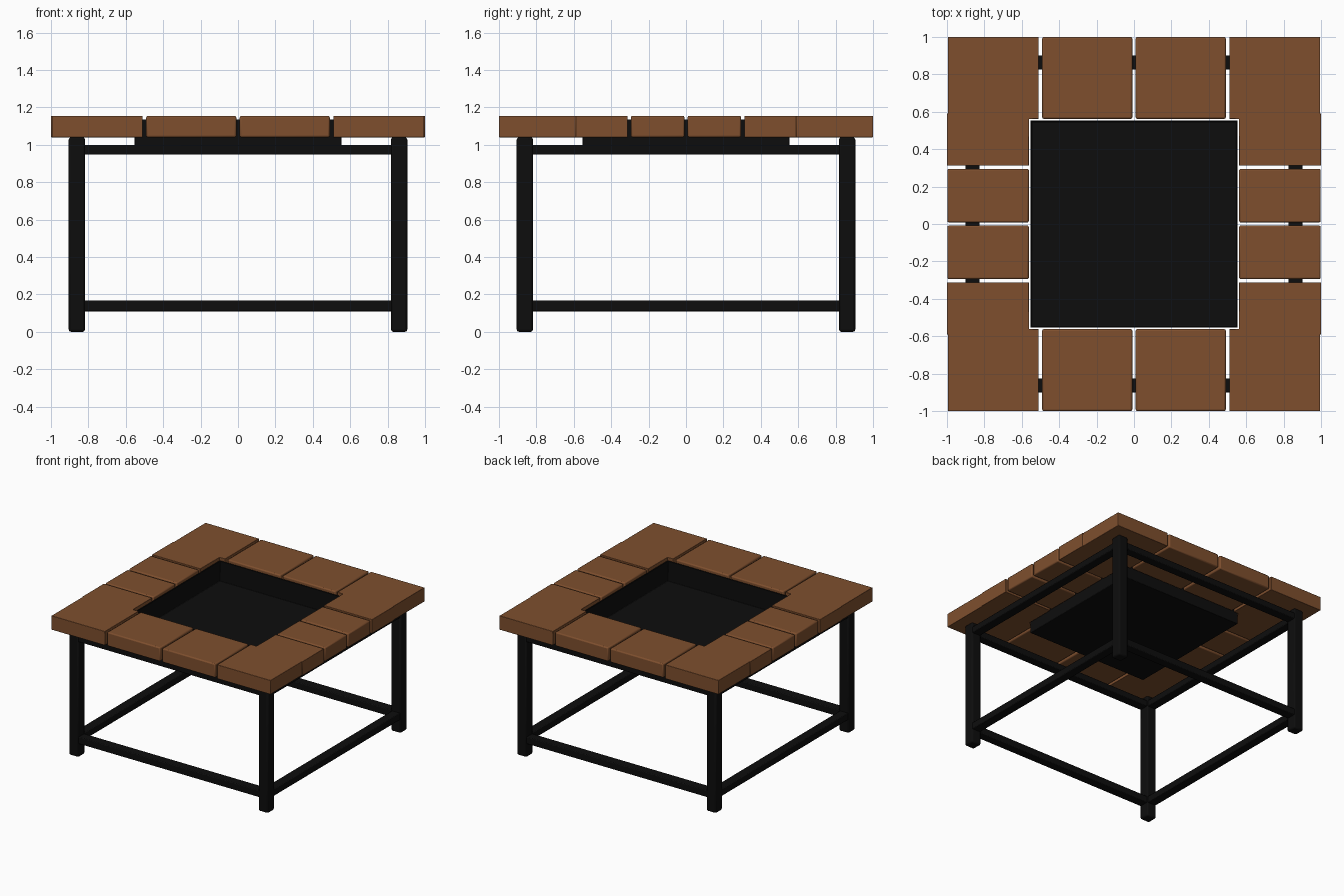
import bpy, bmesh

cube = bpy.data.objects.get("Cube")
if cube:
    bpy.data.objects.remove(cube, do_unlink=True)


def material(name, rgb, rough):
    m = bpy.data.materials.new(name)
    m.use_nodes = True
    m.diffuse_color = (*rgb, 1)
    bsdf = m.node_tree.nodes["Principled BSDF"]
    bsdf.inputs["Base Color"].default_value = (*rgb, 1)
    bsdf.inputs["Roughness"].default_value = rough
    return m


wood = material("brown_wood", (0.21, 0.078, 0.027), 0.7)
metal = material("black_metal", (0.004, 0.004, 0.004), 0.6)


def finish(bm, name, mat, bevel):
    """Turn a bmesh into an object with softly rounded edges."""
    bmesh.ops.recalc_face_normals(bm, faces=bm.faces)
    mesh = bpy.data.meshes.new(name)
    bm.to_mesh(mesh)
    bm.free()
    mesh.materials.append(mat)
    ob = bpy.data.objects.new(name, mesh)
    bpy.context.collection.objects.link(ob)
    mod = ob.modifiers.new("soft_edges", "BEVEL")
    mod.width = bevel
    mod.segments = 2
    mod.limit_method = "ANGLE"
    return ob


def slab(name, outline, z0, z1, mat, bevel):
    """Extrude a flat outline from z0 up to z1."""
    bm = bmesh.new()
    face = bm.faces.new([bm.verts.new((x, y, z0)) for x, y in outline])
    up = bmesh.ops.extrude_face_region(bm, geom=[face])["geom"]
    verts = [v for v in up if isinstance(v, bmesh.types.BMVert)]
    bmesh.ops.translate(bm, verts=verts, vec=(0, 0, z1 - z0))
    return finish(bm, name, mat, bevel)


def rect(x0, x1, y0, y1):
    return [(x0, y0), (x1, y0), (x1, y1), (x0, y1)]


TOP, UNDER = 1.155, 1.04      # tabletop heights
HOLE = 0.562                  # half width of the opening
LEG_IN, LEG_OUT = 0.818, 0.905

# L-shaped corner tiles and legs
corner = [(0.51, HOLE), (HOLE, HOLE), (HOLE, 0.312), (1, 0.312),
          (1, 0.59), (0.995, 0.59), (0.995, 1), (0.51, 1)]
for sx, side in ((1, "left"), (-1, "right")):
    for sy, end in ((-1, "front"), (1, "back")):
        slab(f"{end}_{side}_corner_tile", [(x * sx, y * sy) for x, y in corner],
             UNDER, TOP, wood, 0.009)
        leg = [(x * sx, y * sy) for x, y in rect(LEG_IN, LEG_OUT, LEG_IN, LEG_OUT)]
        slab(f"{end}_{side}_leg", leg, 0, UNDER, metal, 0.012)

# Straight tiles between the corners
for s in (1, -1):
    for t in (1, -1):
        slab("end_tile", [(x * t, y * s) for x, y in rect(0.009, 0.491, HOLE, 1)],
             UNDER, TOP, wood, 0.009)
        slab("side_tile", [(x * s, y * t) for x, y in rect(HOLE, 0.998, 0.008, 0.295)],
             UNDER, TOP, wood, 0.009)

# Upper and lower rails joining the legs
for level, z0, z1 in (("lower", 0.11, 0.167), ("upper", 0.947, 1.0)):
    for s in (1, -1):
        bar = rect(-0.83, 0.83, 0.825, 0.9)
        slab(f"{level}_end_rail", [(x, y * s) for x, y in bar], z0, z1, metal, 0.006)
        slab(f"{level}_side_rail", [(y * s, x) for x, y in bar], z0, z1, metal, 0.006)

# Open tray set in the middle: inset the top face and sink it
R = 0.554
bm = bmesh.new()
base = bm.faces.new([bm.verts.new((x, y, 0.955)) for x, y in rect(-R, R, -R, R)])
up = bmesh.ops.extrude_face_region(bm, geom=[base])["geom"]
bmesh.ops.translate(bm, verts=[v for v in up if isinstance(v, bmesh.types.BMVert)],
                    vec=(0, 0, 0.18))
lid = [f for f in up if isinstance(f, bmesh.types.BMFace)]
bmesh.ops.recalc_face_normals(bm, faces=bm.faces)
bmesh.ops.inset_region(bm, faces=lid, thickness=0.012)
floor = bmesh.ops.extrude_face_region(bm, geom=lid)["geom"]
bmesh.ops.translate(bm, verts=[v for v in floor if isinstance(v, bmesh.types.BMVert)],
                    vec=(0, 0, -0.165))
bmesh.ops.delete(bm, geom=[f for f in lid if f.is_valid], context="FACES_ONLY")
finish(bm, "fire_tray", metal, 0.005)

# Smooth the rounded edges while the flat faces stay flat
bpy.ops.object.select_all(action="DESELECT")
for ob in bpy.context.collection.objects:
    if ob.type == "MESH":
        ob.select_set(True)
        bpy.context.view_layer.objects.active = ob
bpy.ops.object.shade_smooth_by_angle()
